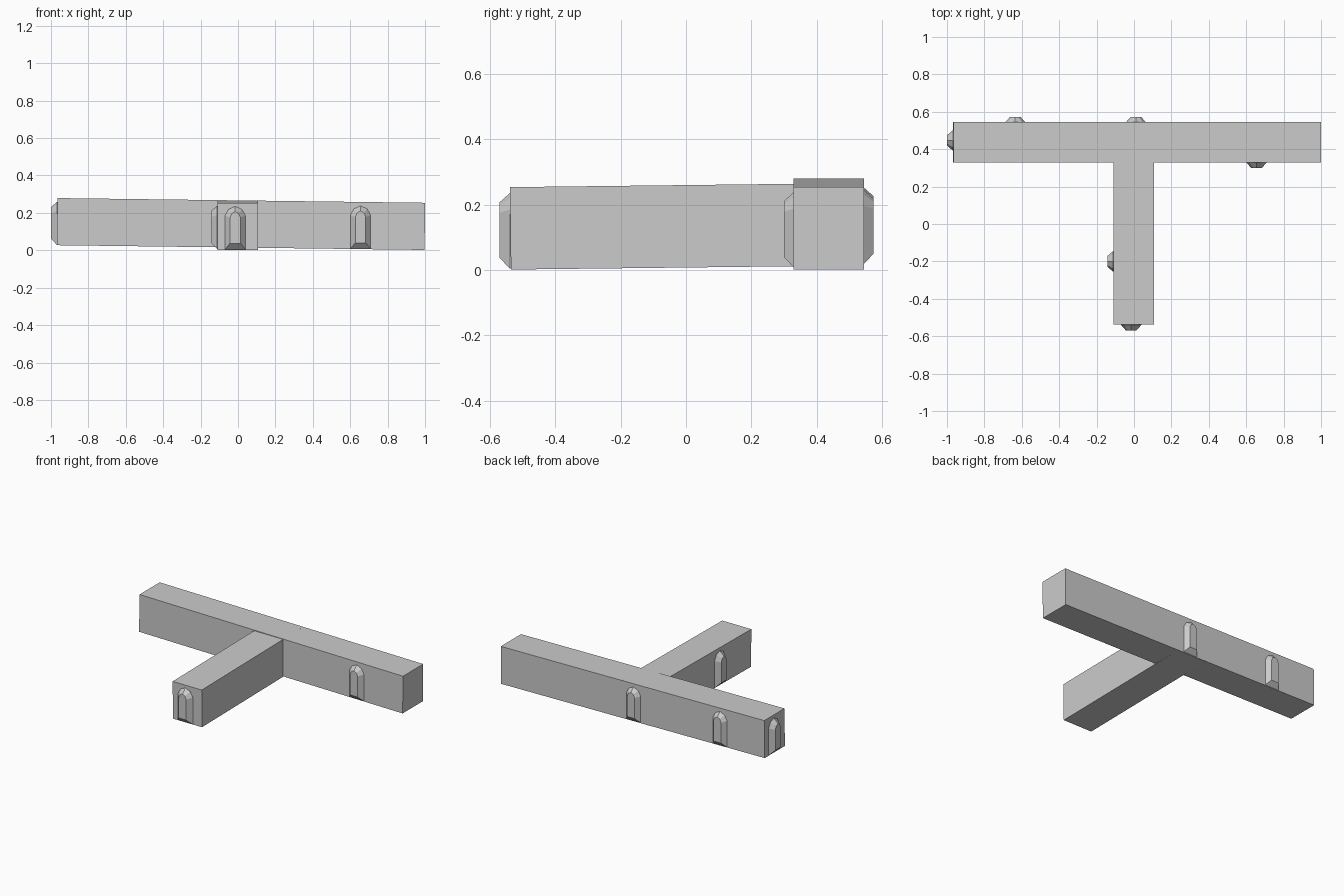
import bpy, bmesh, math
from mathutils import Matrix, Vector

if "Cube" in bpy.data.objects:
    bpy.data.objects.remove(bpy.data.objects["Cube"])


def add_object(name, bm, matrix):
    bmesh.ops.recalc_face_normals(bm, faces=bm.faces)
    mesh = bpy.data.meshes.new(name)
    bm.to_mesh(mesh)
    bm.free()
    obj = bpy.data.objects.new(name, mesh)
    bpy.context.collection.objects.link(obj)
    obj.matrix_world = matrix
    return obj


def hall(name, centre, size, axis, tilt):
    bm = bmesh.new()
    bmesh.ops.create_cube(bm, size=1)
    bmesh.ops.scale(bm, vec=size, verts=bm.verts)
    add_object(name, bm, Matrix.Translation(centre) @ Matrix.Rotation(tilt, 4, axis))


def arch(half, bottom, shoulder, bend, top):
    # pointed-round outline in x/z, counter-clockwise
    return [(-half, bottom), (half, bottom), (half, shoulder),
            (half * 0.65, bend), (0, top), (-half * 0.65, bend), (-half, shoulder)]


def doorway(name, x, y, floor, angle):
    # bevelled arch that protrudes toward local -y
    bm = bmesh.new()
    back = [bm.verts.new((px, 0.006, pz)) for px, pz in arch(0.055, 0.001, 0.182, 0.216, 0.232)]
    wall = [bm.verts.new((px, 0, pz)) for px, pz in arch(0.055, 0.001, 0.182, 0.216, 0.232)]
    face = [bm.verts.new((px, -0.031, pz)) for px, pz in arch(0.028, 0.034, 0.172, 0.194, 0.204)]
    for a, b in ((back, wall), (wall, face)):
        for i in range(7):
            j = (i + 1) % 7
            bm.faces.new((a[i], a[j], b[j], b[i]))
    bm.faces.new(face)
    bm.faces.new(back[::-1])
    add_object(name, bm, Matrix.Translation((x, y, floor)) @ Matrix.Rotation(math.radians(angle), 4, 'Z'))


# Two slightly sloping corridors that cross in a T
hall("cross_corridor", (0.016, 0.437, 0.1405), (1.966, 0.215, 0.252), 'Y', 0.0128)
hall("stem_corridor", (-0.002, 0.002, 0.1335), (0.217, 1.078, 0.252), 'X', 0.0117)

# Arched doorways: name, x, y, floor height, facing angle
for d in (("stem_front_door", -0.015, -0.539, 0.003, 0),
          ("cross_front_door", 0.655, 0.33, 0.006, 0),
          ("stem_left_door", -0.112, -0.2, 0.006, -90),
          ("cross_left_door", -0.968, 0.447, 0.027, -90),
          ("back_middle_door", 0.01, 0.542, 0.015, 180),
          ("back_left_door", -0.635, 0.542, 0.022, 180)):
    doorway(*d)
